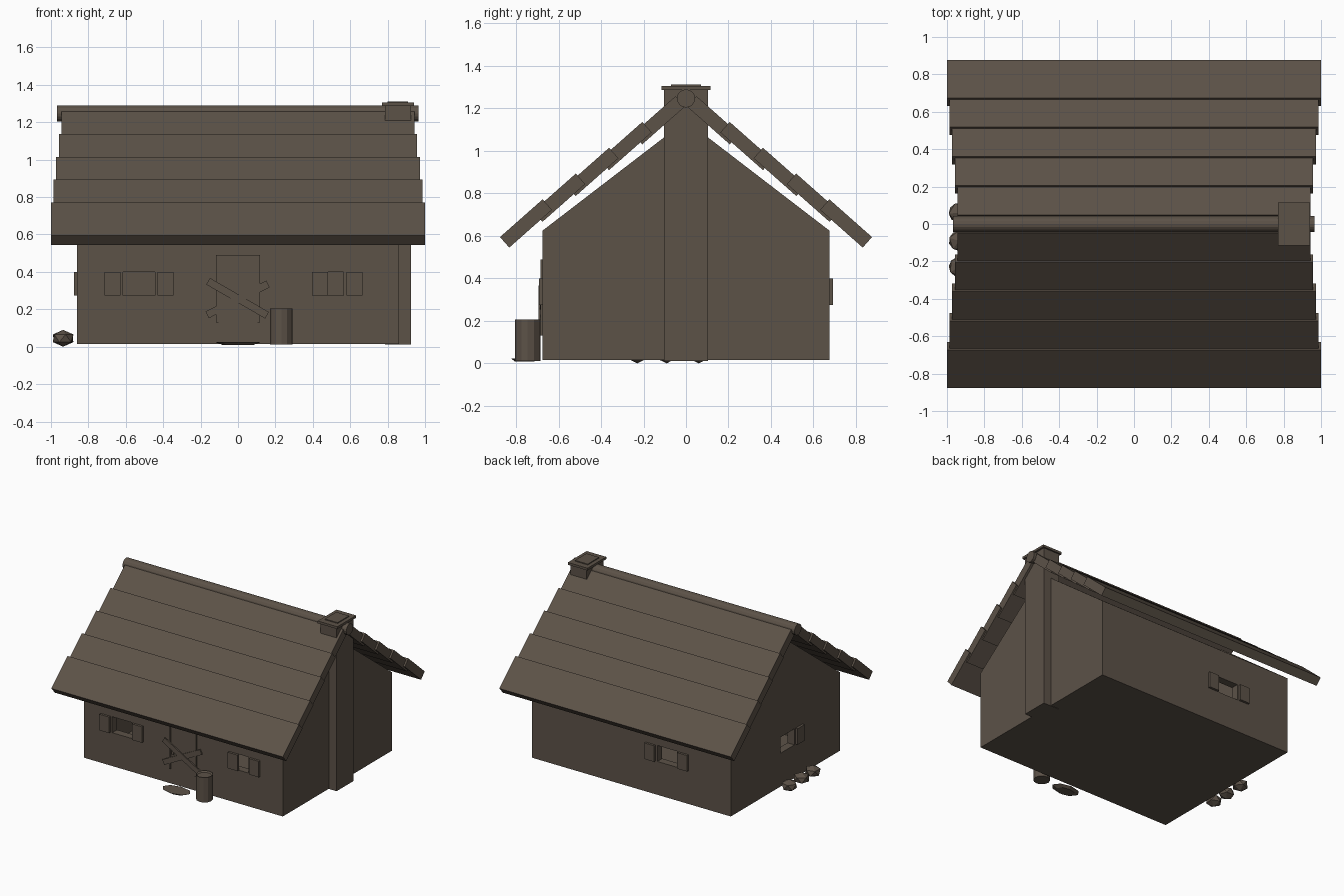
import bpy, bmesh, math, random
from mathutils import Vector, Matrix

cube = bpy.data.objects.get("Cube")
if cube:
    bpy.data.objects.remove(cube, do_unlink=True)
random.seed(4)

COLOUR = (0.107, 0.084, 0.064, 1)
mat = bpy.data.materials.new("weathered brown")
mat.use_nodes = True
mat.diffuse_color = COLOUR
bsdf = mat.node_tree.nodes["Principled BSDF"]
bsdf.inputs["Base Color"].default_value = COLOUR
bsdf.inputs["Roughness"].default_value = 0.9


def finish(name, bm):
    bmesh.ops.recalc_face_normals(bm, faces=bm.faces)
    mesh = bpy.data.meshes.new(name)
    bm.to_mesh(mesh)
    bm.free()
    mesh.materials.append(mat)
    obj = bpy.data.objects.new(name, mesh)
    bpy.context.collection.objects.link(obj)
    return obj


def prism(name, profile, x0, x1):
    """Extrude a (y, z) profile along x."""
    bm = bmesh.new()
    face = bm.faces.new([bm.verts.new((x0, y, z)) for y, z in profile])
    ext = bmesh.ops.extrude_face_region(bm, geom=[face])["geom"]
    verts = [v for v in ext if isinstance(v, bmesh.types.BMVert)]
    bmesh.ops.translate(bm, vec=(x1 - x0, 0, 0), verts=verts)
    return finish(name, bm)


def box(name, x0, x1, y0, y1, z0, z1):
    return prism(name, [(y0, z0), (y1, z0), (y1, z1), (y0, z1)], x0, x1)


def cut(target, cutter):
    mod = target.modifiers.new("cut", 'BOOLEAN')
    mod.operation = 'DIFFERENCE'
    mod.solver = 'EXACT'
    mod.object = cutter
    bpy.context.view_layer.objects.active = target
    bpy.ops.object.modifier_apply(modifier=mod.name)
    bpy.data.objects.remove(cutter, do_unlink=True)


# Hollow walls with two gables
WX, WY, BASE, EAVE, PEAK, T = 0.86, 0.675, 0.015, 0.625, 1.143, 0.06
walls = prism("walls", [(-WY, BASE), (WY, BASE), (WY, EAVE), (0, PEAK), (-WY, EAVE)], -WX, WX)
cut(walls, box("room_cutter", T - WX, WX - T, T - WY, WY - T, BASE + 0.03, 2))

# Window openings with their shutters
Z0, Z1, HALF, SW, OUT = 0.275, 0.4, 0.085, 0.085, 0.018


def window(name, side, centre, shutters):
    """side: front, back or right wall; shutters: offsets from the centre."""
    def panel(part, a, b, lo, hi, z0, z1):
        if side == "front":
            return box(part, a, b, -WY - hi, -WY - lo, z0, z1)
        if side == "back":
            return box(part, a, b, WY + lo, WY + hi, z0, z1)
        return box(part, -WX - hi, -WX - lo, a, b, z0, z1)
    cut(walls, panel(name + "_cutter", centre - HALF, centre + HALF, -0.1, 0.1, Z0, Z1))
    for i, off in enumerate(shutters):
        a = centre + off - SW / 2
        panel(f"{name}_shutter_{i + 1}", a, a + SW, -0.002, OUT, Z0, Z1)


window("front_right_window", "front", -0.53, (-0.142, 0.142))
window("front_left_window", "front", 0.48, (-0.0425, 0.142))
window("back_window", "back", -0.31, (-0.142, 0.142))
window("side_window", "right", -0.025, (-0.142,))

# Overlapping roof boards, each course narrower towards the ridge
tilt = math.radians(41.5)
down = Vector((-math.cos(tilt), -math.sin(tilt)))
inward = Vector((math.sin(tilt), -math.cos(tilt)))
for i in range(5):
    top = Vector((-0.675 + 0.1565 * i, 0.772 + 0.1215 * i))
    low = top + down * 0.268
    profile = [top, low, low + inward * 0.066, top + inward * 0.066]
    half = 1.0 - 0.014 * i
    for label, s in (("front", 1), ("back", -1)):
        prism(f"{label}_roof_board_{i + 1}", [(s * y, z) for y, z in profile], -half, half)

# Ridge pole
steps = [2 * math.pi * k / 16 for k in range(16)]
ridge = prism("ridge_pole", [(0.043 * math.cos(a), 1.247 + 0.043 * math.sin(a)) for a in steps],
              -0.968, 0.965)

# Chimney
box("chimney", 0.785, 0.925, -0.104, 0.104, BASE - 0.003, 1.29)
box("chimney_cap", 0.77, 0.94, -0.116, 0.116, 1.287, 1.305)
box("chimney_cap_top", 0.8, 0.91, -0.07, 0.07, 1.3, 1.312)

# Door with frame and handle
box("door", -0.105, 0.105, -WY - 0.005, -WY + 0.01, 0.13, 0.48)
for s, label in ((-1, "right"), (1, "left")):
    x0, x1 = sorted((s * 0.104, s * 0.118))
    box(f"door_frame_{label}", x0, x1, -WY - 0.009, -WY + 0.01, 0.13, 0.49)
box("door_frame_top", -0.118, 0.118, -WY - 0.009, -WY + 0.01, 0.479, 0.49)
box("door_handle", -0.095, -0.075, -WY - 0.013, -WY, 0.25, 0.275)

# Crossed boards nailed over the door
for label, p, q, y in (("lower", (-0.165, 0.17), (0.16, 0.335), -0.683),
                       ("upper", (-0.16, 0.35), (0.155, 0.168), -0.69)):
    dx, dz = q[0] - p[0], q[1] - p[1]
    board = box(f"{label}_cross_board", -math.hypot(dx, dz) / 2, math.hypot(dx, dz) / 2,
                -0.005, 0.005, -0.02, 0.02)
    board.rotation_euler.y = -math.atan2(dz, dx)
    board.location = ((p[0] + q[0]) / 2, y, (p[1] + q[1]) / 2)

# Barrel of staves with a sunken lid
bm = bmesh.new()
bmesh.ops.create_cone(bm, cap_ends=True, segments=12, radius1=0.06, radius2=0.06, depth=0.195,
                      matrix=Matrix.Translation((0.232, -0.745, 0.108)))
lid = [f for f in bm.faces if f.normal.z > 0.9]
bmesh.ops.inset_region(bm, faces=lid, thickness=0.01)
bmesh.ops.translate(bm, vec=(0, 0, -0.01), verts=lid[0].verts)
finish("barrel", bm)

# Flat doorstep stone
bm = bmesh.new()
bmesh.ops.create_cone(bm, cap_ends=True, segments=8, radius1=0.08, radius2=0.118, depth=0.016)
bmesh.ops.scale(bm, vec=(1, 0.55, 1), verts=bm.verts)
bmesh.ops.translate(bm, vec=(0, -0.76, 0.016), verts=bm.verts)
finish("step_stone", bm)

# Loose rocks beside the wall
for i, y in enumerate((0.06, -0.09, -0.23)):
    bm = bmesh.new()
    bmesh.ops.create_icosphere(bm, subdivisions=1, radius=1)
    bmesh.ops.rotate(bm, verts=bm.verts, matrix=Matrix.Rotation(random.random() * 3, 3, 'Z'))
    bmesh.ops.scale(bm, vec=(0.062, 0.06, 0.045), verts=bm.verts)
    bmesh.ops.translate(bm, vec=(-0.935, y, 0.045), verts=bm.verts)
    finish(f"rock_{i + 1}", bm)
